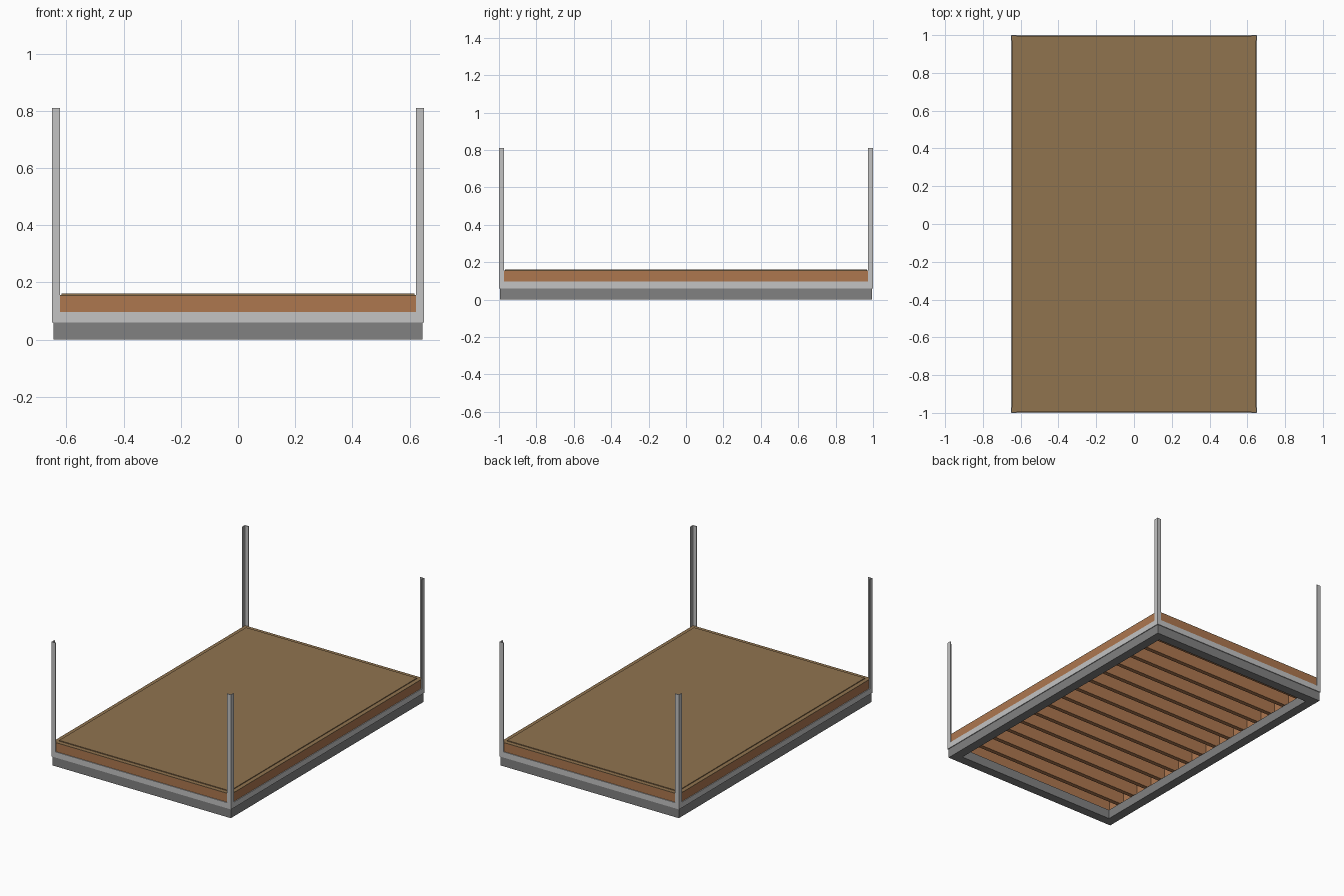
import bpy, bmesh

if "Cube" in bpy.data.objects:
    bpy.data.objects.remove(bpy.data.objects["Cube"])

HX, HY = 0.65, 1.0      # outer half size of the platform
T = 0.005               # steel angle thickness


def material(name, rgb):
    m = bpy.data.materials.new(name)
    m.diffuse_color = (*rgb, 1)
    m.use_nodes = True
    m.node_tree.nodes["Principled BSDF"].inputs["Base Color"].default_value = m.diffuse_color
    return m


STEEL = material("light_steel", (0.55, 0.55, 0.55))
TUBE = material("dark_grey_steel", (0.22, 0.22, 0.22))
WOOD = material("timber_brown", (0.42, 0.185, 0.078))
BOARD = material("plywood_tan", (0.28, 0.172, 0.078))


def prism(name, points, axis, start, end, mat):
    """Extrude a closed 2D profile along x, y or z."""
    place = {"x": lambda a, b, t: (t, a, b),
             "y": lambda a, b, t: (a, t, b),
             "z": lambda a, b, t: (a, b, t)}[axis]
    bm = bmesh.new()
    base = bm.faces.new([bm.verts.new(place(a, b, start)) for a, b in points])
    out = bmesh.ops.extrude_face_region(bm, geom=[base])
    top = [v for v in out["geom"] if isinstance(v, bmesh.types.BMVert)]
    step = [p - q for p, q in zip(place(0, 0, end), place(0, 0, start))]
    bmesh.ops.translate(bm, verts=top, vec=step)
    bmesh.ops.recalc_face_normals(bm, faces=bm.faces)
    me = bpy.data.meshes.new(name)
    bm.to_mesh(me)
    bm.free()
    me.materials.append(mat)
    ob = bpy.data.objects.new(name, me)
    bpy.context.collection.objects.link(ob)
    return ob


def box(name, x0, x1, y0, y1, z0, z1, mat):
    return prism(name, [(x0, y0), (x1, y0), (x1, y1), (x0, y1)], "z", z0, z1, mat)


def angle(a, b, da, db, la, lb):
    """L profile with its outer corner at (a, b), legs pointing along da and db."""
    return [(a, b), (a + da * la, b), (a + da * la, b + db * T),
            (a + da * T, b + db * T), (a + da * T, b + db * lb), (a, b + db * lb)]


# Square tube base, angle rails and timber rim on each side
for s, side in ((-1, "left"), (1, "right")):
    x0, x1 = sorted((s * 0.645, s * 0.585))
    box(side + "_base_tube", x0, x1, -0.995, 0.995, 0, 0.06, TUBE)
    prism(side + "_angle_rail", angle(s * HX, 0.06, -s, 1, 0.036, 0.037),
          "y", -HY, HY, STEEL)
    x0, x1 = sorted((s * 0.645, s * 0.617))
    box(side + "_rim_board", x0, x1, -0.995, 0.995, 0.065, 0.152, WOOD)
for s, side in ((-1, "front"), (1, "back")):
    y0, y1 = sorted((s * 0.995, s * 0.935))
    box(side + "_base_tube", -0.585, 0.585, y0, y1, 0, 0.06, TUBE)
    prism(side + "_angle_rail", angle(s * HY, 0.06, -s, 1, 0.036, 0.037),
          "x", -HX + T, HX - T, STEEL)
    y0, y1 = sorted((s * 0.995, s * 0.967))
    box(side + "_rim_board", -0.617, 0.617, y0, y1, 0.065, 0.152, WOOD)

# Upright angle posts at the corners
for sx, nx in ((-1, "left"), (1, "right")):
    for sy, ny in ((-1, "front"), (1, "back")):
        prism(f"{ny}_{nx}_post", angle(sx * HX, sy * HY, -sx, -sy, 0.028, 0.028),
              "z", 0.06, 0.81, STEEL)

# Floor joists across the width
COUNT = 14
for i in range(COUNT):
    y = -0.981 + 1.962 * (i + 1) / (COUNT + 1)
    box(f"floor_joist_{i + 1}", -0.617, 0.617, y - 0.014, y + 0.014, 0.065, 0.152, WOOD)

# Deck in two thin layers, the upper one slightly inset
box("deck_board", -0.645, 0.645, -0.995, 0.995, 0.152, 0.156, BOARD)
box("deck_top_sheet", -0.618, 0.618, -0.967, 0.967, 0.156, 0.161, BOARD)
